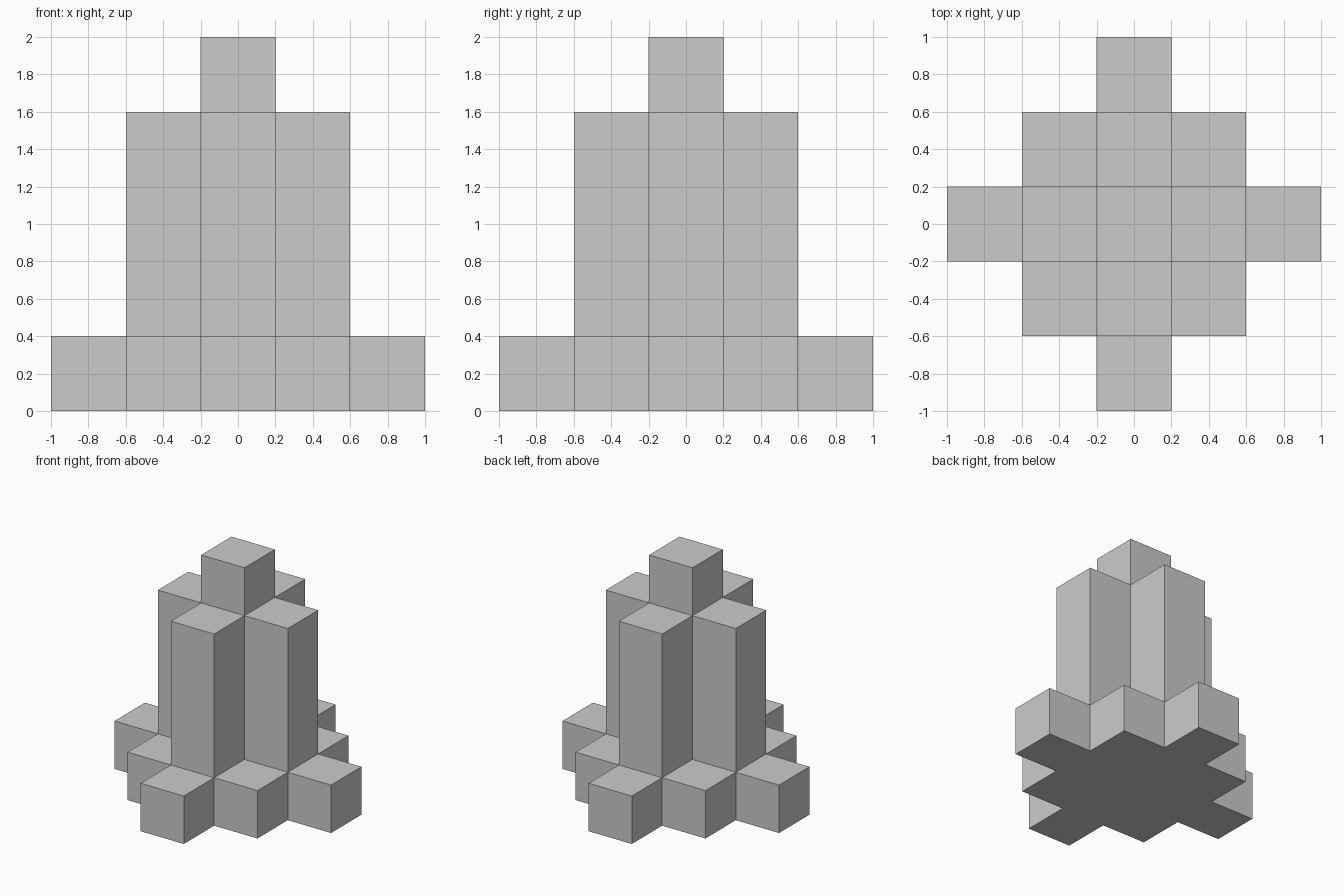
import bpy
import bmesh
from mathutils import Vector

if "Cube" in bpy.data.objects:
    bpy.data.objects.remove(bpy.data.objects["Cube"])

CELL = 0.4
# Height of each block column by its grid distance from the centre
HEIGHTS = {0: 2.0, 1: 1.6, 2: 0.4}


def height(i, j):
    return HEIGHTS.get(abs(i) + abs(j), 0.0)


bm = bmesh.new()


def quad(*points):
    return bm.faces.new([bm.verts.new(p) for p in points])


bottoms = []
h = CELL / 2
for i in range(-2, 3):
    for j in range(-2, 3):
        top = height(i, j)
        if top == 0:
            continue
        x, y = i * CELL, j * CELL
        # Column top and underside
        ring = [(x - h, y - h), (x + h, y - h), (x + h, y + h), (x - h, y + h)]
        quad(*[(px, py, top) for px, py in ring])
        bottoms.append(quad(*[(px, py, 0) for px, py in reversed(ring)]))
        # Walls only where the neighbouring column is lower
        for k, (di, dj) in enumerate([(0, -1), (1, 0), (0, 1), (-1, 0)]):
            low = height(i + di, j + dj)
            if low < top:
                a, b = ring[k], ring[(k + 1) % 4]
                quad((*a, low), (*b, low), (*b, top), (*a, top))

# Weld into one closed shell with a single flat underside
bmesh.ops.remove_doubles(bm, verts=bm.verts[:], dist=0.001)
under = [f for f in bm.faces if f.normal.z < -0.5 or
         all(v.co.z < 0.001 for v in f.verts)]
bmesh.ops.dissolve_faces(bm, faces=under, use_verts=False)
bmesh.ops.recalc_face_normals(bm, faces=bm.faces[:])

mesh = bpy.data.meshes.new("stepped_block_tower")
bm.to_mesh(mesh)
bm.free()
tower = bpy.data.objects.new("stepped_block_tower", mesh)
bpy.context.collection.objects.link(tower)
